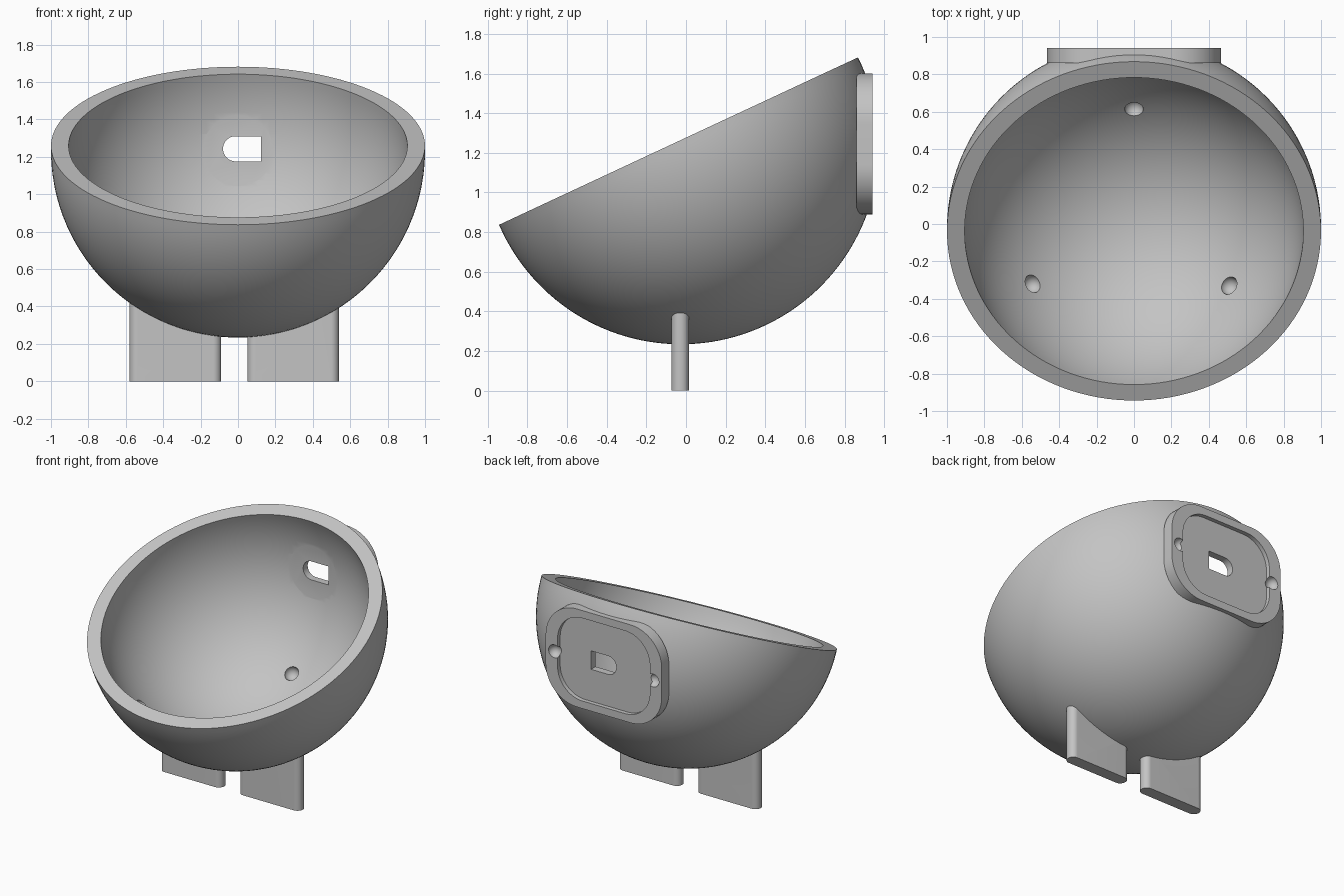
import bpy, bmesh, math
from mathutils import Vector, Matrix

cube = bpy.data.objects.get("Cube")
if cube:
    bpy.data.objects.remove(cube, do_unlink=True)

CENTER = Vector((0, -0.026, 1.234))
OUTER, INNER, RIM_OFFSET = 1.0, 0.906, 0.028
TILT = math.radians(25)

grey = bpy.data.materials.new("plain grey")
grey.use_nodes = True
COLOUR = (0.55, 0.55, 0.55, 1)
grey.diffuse_color = COLOUR
grey.node_tree.nodes["Principled BSDF"].inputs["Base Color"].default_value = COLOUR


def make_object(name, bm):
    bmesh.ops.remove_doubles(bm, verts=bm.verts, dist=1e-5)
    bmesh.ops.recalc_face_normals(bm, faces=bm.faces)
    mesh = bpy.data.meshes.new(name)
    bm.to_mesh(mesh)
    bm.free()
    mesh.materials.append(grey)
    obj = bpy.data.objects.new(name, mesh)
    bpy.context.collection.objects.link(obj)
    return obj


def rounded(x0, x1, y0, y1, r_left, r_right, steps=16):
    """Outline of a rectangle with its own corner radius on each side."""
    corners = [(x1, y1, -1, -1, r_right), (x0, y1, 1, -1, r_left),
               (x0, y0, 1, 1, r_left), (x1, y0, -1, 1, r_right)]
    points = []
    for i, (x, y, sx, sy, r) in enumerate(corners):
        if r == 0:
            points.append((x, y))
            continue
        for k in range(steps + 1):
            a = math.pi / 2 * (i + k / steps)
            points.append((x + sx * r + r * math.cos(a), y + sy * r + r * math.sin(a)))
    return points


def prism(name, outline, low, high, along_y=False):
    bm = bmesh.new()
    place = (lambda p, h: (p[0], h, p[1])) if along_y else (lambda p, h: (p[0], p[1], h))
    # drop points that coincide
    pts = [p for i, p in enumerate(outline) if math.dist(p, outline[i - 1]) > 1e-5]
    ends = [[bm.verts.new(place(p, h)) for p in pts] for h in (low, high)]
    for ring in ends:
        bm.faces.new(ring)
    for i in range(len(pts)):
        bm.faces.new((ends[0][i - 1], ends[0][i], ends[1][i], ends[1][i - 1]))
    return make_object(name, bm)


def ball(name, centre, radius, segments=32):
    bm = bmesh.new()
    bmesh.ops.create_uvsphere(bm, u_segments=segments, v_segments=segments // 2,
                              radius=radius, matrix=Matrix.Translation(centre))
    return make_object(name, bm)


def combine(target, tool, operation):
    mod = target.modifiers.new(operation.lower(), 'BOOLEAN')
    mod.operation, mod.solver, mod.object = operation, 'EXACT', tool
    bpy.context.view_layer.objects.active = target
    bpy.ops.object.modifier_apply(modifier=mod.name)
    bpy.data.objects.remove(tool, do_unlink=True)


def smooth(obj):
    bpy.ops.object.select_all(action='DESELECT')
    obj.select_set(True)
    bpy.context.view_layer.objects.active = obj
    bpy.ops.object.shade_smooth_by_angle(angle=math.radians(30))


# Bowl: a thick shell turned around a tilted axis
def arc(radius, steps=40):
    end = math.pi / 2 + math.asin(RIM_OFFSET / radius)
    return [(radius * math.sin(end * k / steps), -radius * math.cos(end * k / steps))
            for k in range(steps + 1)]


profile = arc(OUTER) + arc(INNER)[::-1]
SIDES = 128
bm = bmesh.new()
rings = []
for r, z in profile:
    if r < 1e-6:
        rings.append([bm.verts.new((0, 0, z))] * SIDES)
    else:
        rings.append([bm.verts.new((r * math.cos(math.tau * s / SIDES),
                                    r * math.sin(math.tau * s / SIDES), z))
                      for s in range(SIDES)])
for a, b in zip(rings, rings[1:]):
    for s in range(SIDES):
        quad = (a[s - 1], a[s], b[s], b[s - 1])
        bm.faces.new(list(dict.fromkeys(quad)))
bmesh.ops.transform(bm, verts=bm.verts,
                    matrix=Matrix.Translation(CENTER) @ Matrix.Rotation(TILT, 4, 'X'))
bowl = make_object("bowl_with_back_plate", bm)

# Back plate with a shallow recess and a D-shaped opening
PLATE_Z = 1.245
plate = prism("back_plate", rounded(-0.465, 0.465, PLATE_Z - 0.355, PLATE_Z + 0.355, 0.25, 0.25),
              0.86, 0.942, True)
combine(bowl, plate, 'UNION')
recess = prism("recess_cutter", rounded(-0.37, 0.37, PLATE_Z - 0.3, PLATE_Z + 0.3, 0.2, 0.2),
               0.912, 1.2, True)
combine(bowl, recess, 'DIFFERENCE')
opening = prism("opening_cutter", rounded(-0.08, 0.122, 1.176, 1.31, 0.067, 0), 0.7, 1.2, True)
combine(bowl, opening, 'DIFFERENCE')

# Screw dimples on the plate
for side in (-1, 1):
    combine(bowl, ball("screw_cutter", (side * 0.395, 0.942, PLATE_Z), 0.047), 'DIFFERENCE')

# Three round dimples inside the bowl
for x, y in ((0, 0.615), (-0.543, -0.32), (0.51, -0.33)):
    dx, dy = x - CENTER.x, y - CENTER.y
    z = CENTER.z - math.sqrt(INNER ** 2 - dx * dx - dy * dy)
    combine(bowl, ball("dimple_cutter", (x, y, z), 0.05), 'DIFFERENCE')
smooth(bowl)

# Two flat feet with rounded ends, trimmed inside the shell wall
for name, x in (("right_foot", -0.335), ("left_foot", 0.295)):
    foot = prism(name, rounded(x - 0.245, x + 0.245, -0.073, 0.015, 0.043, 0.043), 0, 0.6)
    combine(foot, ball("foot_cutter", CENTER, 0.955, 96), 'DIFFERENCE')
    smooth(foot)
